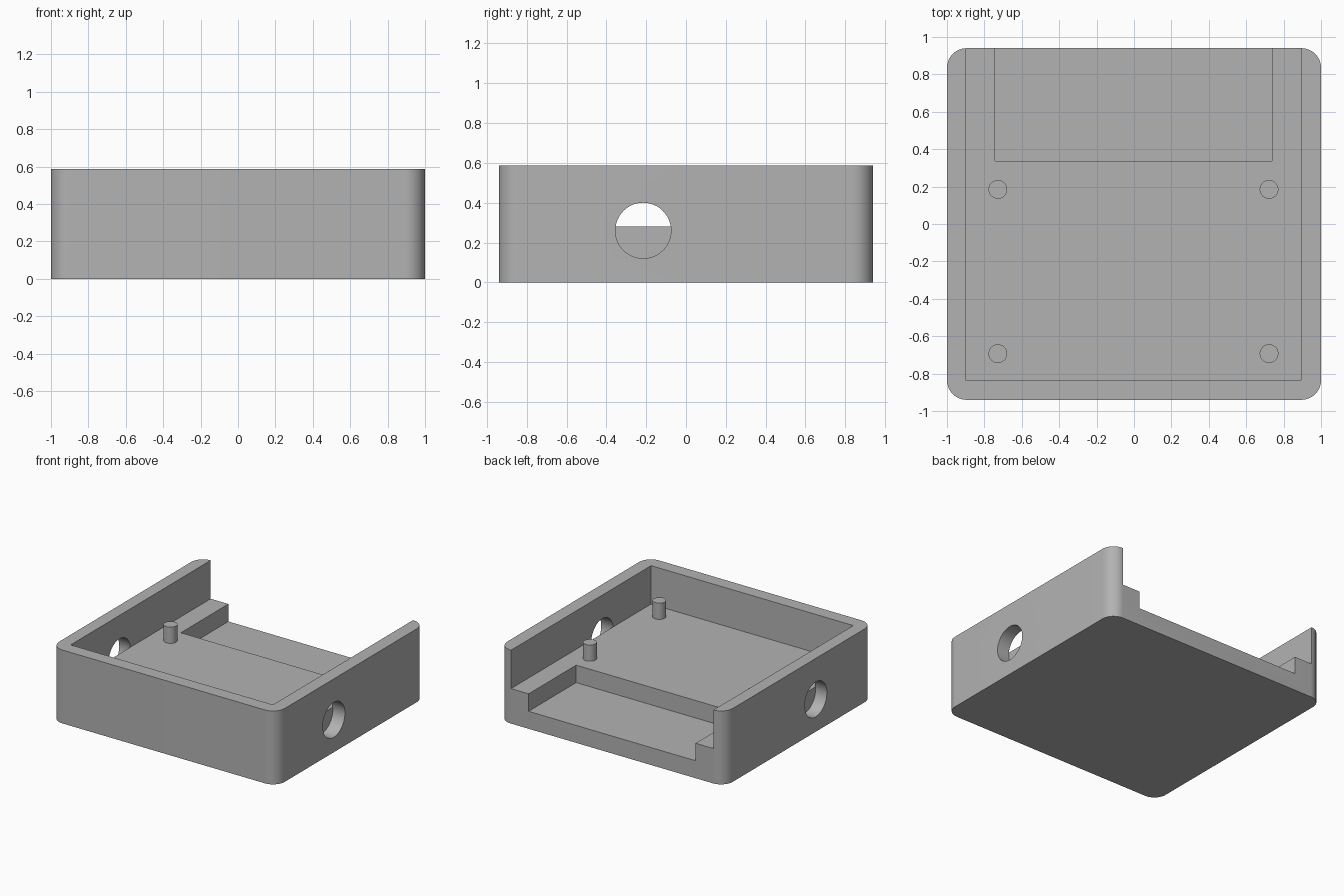
import bpy
import bmesh
from mathutils import Matrix, Vector

cube = bpy.data.objects.get("Cube")
if cube:
    bpy.data.objects.remove(cube, do_unlink=True)

HALF_X, HALF_Y, HEIGHT = 1.0, 0.94, 0.588
FLOOR, RECESS = 0.28, 0.14
INNER_L, INNER_R = 0.893, -0.9      # inner wall faces, model's left and right

grey = bpy.data.materials.new("matte_grey")
grey.use_nodes = True
grey.diffuse_color = (0.45, 0.45, 0.45, 1)
grey.node_tree.nodes["Principled BSDF"].inputs["Base Color"].default_value = (0.45, 0.45, 0.45, 1)


def finish(name, bm):
    mesh = bpy.data.meshes.new(name)
    bm.to_mesh(mesh)
    bm.free()
    mesh.materials.append(grey)
    obj = bpy.data.objects.new(name, mesh)
    bpy.context.collection.objects.link(obj)
    return obj


def box(name, low, high, corner=0.0):
    """Box between two points, with optionally rounded upright edges."""
    bm = bmesh.new()
    low, high = Vector(low), Vector(high)
    size = Matrix.Diagonal((*(high - low), 1))
    bmesh.ops.create_cube(bm, size=1, matrix=Matrix.Translation((low + high) / 2) @ size)
    if corner:
        upright = [e for e in bm.edges if abs(e.verts[0].co.z - e.verts[1].co.z) > 0.1]
        bmesh.ops.bevel(bm, geom=upright, offset=corner, segments=12,
                        profile=0.5, affect='EDGES')
    return finish(name, bm)


def cylinder(name, centre, radius, length, axis='Z'):
    bm = bmesh.new()
    turn = Matrix.Rotation(1.570796, 4, 'Y') if axis == 'X' else Matrix()
    bmesh.ops.create_cone(bm, cap_ends=True, segments=48, radius1=radius, radius2=radius,
                          depth=length, matrix=Matrix.Translation(centre) @ turn)
    return finish(name, bm)


def activate(obj):
    bpy.ops.object.select_all(action='DESELECT')
    obj.select_set(True)
    bpy.context.view_layer.objects.active = obj


def cut(target, cutter):
    activate(target)
    mod = target.modifiers.new("cut", 'BOOLEAN')
    mod.operation, mod.solver, mod.object = 'DIFFERENCE', 'EXACT', cutter
    bpy.ops.object.modifier_apply(modifier=mod.name)
    bpy.data.objects.remove(cutter, do_unlink=True)


def smooth(obj):
    activate(obj)
    bpy.ops.object.shade_smooth_by_angle(angle=0.52)


# Tray: rounded block, hollowed from above and open at the back
tray = box("tray", (-HALF_X, -HALF_Y, 0), (HALF_X, HALF_Y, HEIGHT), corner=0.105)
cut(tray, box("cavity_cutter", (INNER_R, -0.833, FLOOR), (INNER_L, 1.2, 1)))

# Lower shelf at the back
cut(tray, box("recess_cutter", (-0.743, 0.338, RECESS), (0.737, 1.2, 1)))

# Round side ports, as deep as the walls
for inner, outer in ((INNER_L, 1.2), (INNER_R, -1.2)):
    cut(tray, cylinder("port_cutter", ((inner + outer) / 2, -0.215, 0.26),
                       0.14, abs(outer - inner), 'X'))
smooth(tray)

# Four standing pegs, sunk slightly into the floor
for side, x in (("left", 0.722), ("right", -0.728)):
    for end, y in (("front", -0.693), ("back", 0.185)):
        smooth(cylinder(f"peg_{end}_{side}", (x, y, FLOOR + 0.055), 0.05, 0.15))
